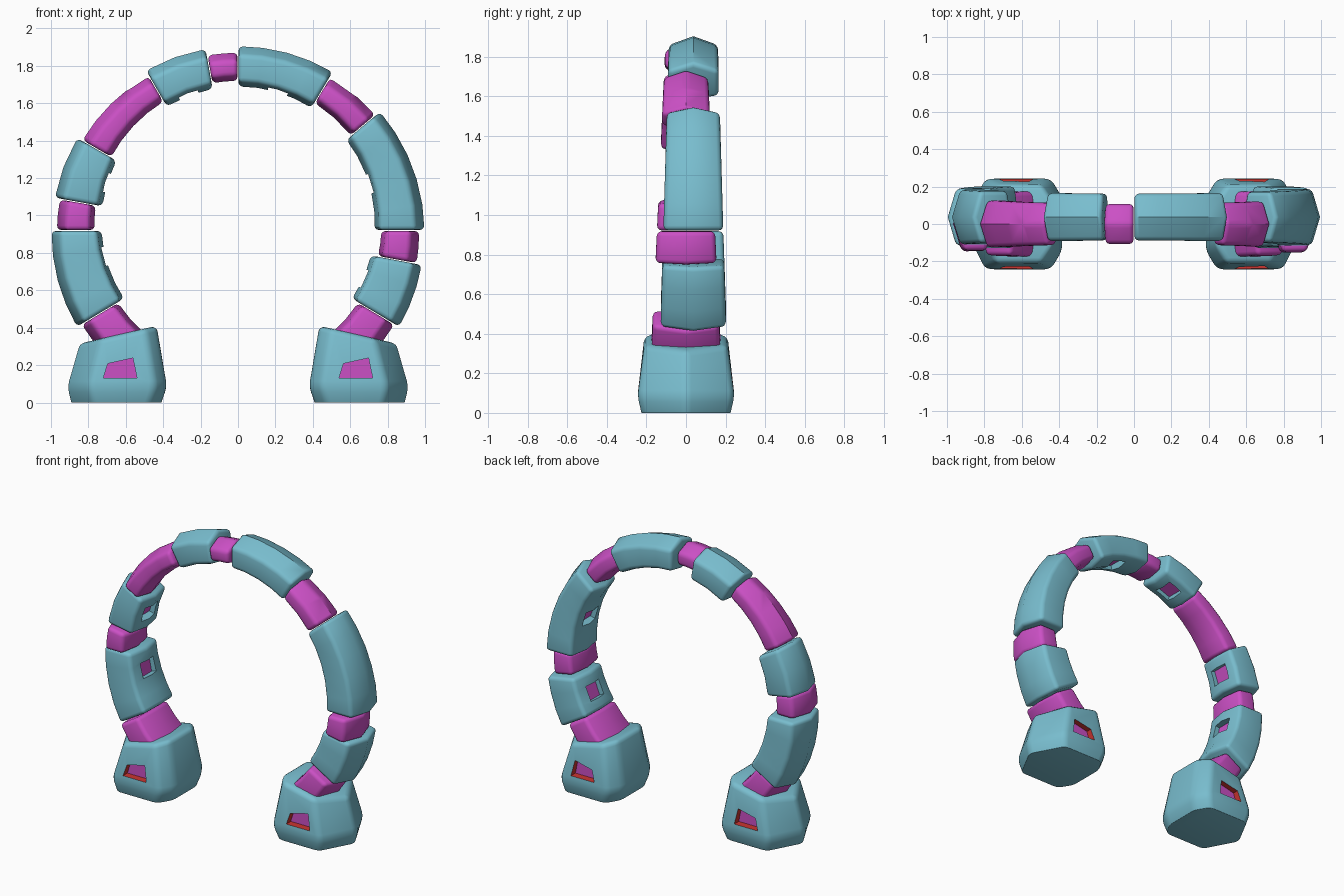
import bpy, bmesh
from math import sin, cos, radians
from mathutils import Vector

if "Cube" in bpy.data.objects:
    bpy.data.objects.remove(bpy.data.objects["Cube"])

CENTRE_Z = 0.92


def material(name, rgb):
    m = bpy.data.materials.new(name)
    m.use_nodes = True
    m.diffuse_color = (*rgb, 1)
    m.node_tree.nodes["Principled BSDF"].inputs["Base Color"].default_value = (*rgb, 1)
    return m


TEAL, MAGENTA, RED = range(3)
MATS = [material("teal", (0.19, 0.51, 0.62)),
        material("magenta", (0.60, 0.08, 0.56)),
        material("red", (0.60, 0.035, 0.03))]


def loft(name, rings, mat):
    """Closed solid through equal-length rings of points."""
    bm = bmesh.new()
    loops = [[bm.verts.new(p) for p in ring] for ring in rings]
    n = len(loops[0])
    for a, b in zip(loops, loops[1:]):
        for i in range(n):
            j = (i + 1) % n
            bm.faces.new((a[i], a[j], b[j], b[i]))
    bm.faces.new(loops[0])
    bm.faces.new(loops[-1])
    bmesh.ops.recalc_face_normals(bm, faces=bm.faces)
    for f in bm.faces:
        f.material_index = mat
    me = bpy.data.meshes.new(name)
    bm.to_mesh(me)
    bm.free()
    for m in MATS:
        me.materials.append(m)
    ob = bpy.data.objects.new(name, me)
    bpy.context.collection.objects.link(ob)
    return ob


def finish(ob, bevel, cutters=()):
    """Round the hard edges, cut the recesses, then shade smooth."""
    bpy.ops.object.select_all(action="DESELECT")
    bpy.context.view_layer.objects.active = ob
    ob.select_set(True)
    b = ob.modifiers.new("round", "BEVEL")
    b.width, b.segments = bevel, 3
    b.limit_method, b.angle_limit = "ANGLE", radians(42)
    bpy.ops.object.modifier_apply(modifier="round")
    for c in cutters:
        d = ob.modifiers.new("cut", "BOOLEAN")
        d.operation, d.solver, d.object = "DIFFERENCE", "EXACT", c
        bpy.ops.object.modifier_apply(modifier="cut")
        bpy.data.objects.remove(c)
    bpy.ops.object.shade_smooth_by_angle(angle=radians(38))


def polar(r, y, deg):
    a = radians(deg)
    return Vector((r * cos(a), y, CENTRE_Z + r * sin(a)))


def section(deg, mat):
    """Six-sided ring, thicker and wider towards the ground."""
    t = (1.85 - CENTRE_Z - 0.93 * sin(radians(deg))) / 1.4
    if mat == TEAL:
        ri, ro, hw, yc = 0.77 - 0.06 * t, 0.985 + 0.018 * t, 0.125 + 0.04 * t, 0.037
    else:
        ri, ro, hw, yc = 0.80 - 0.05 * t, 0.955 + 0.02 * t, 0.107 + 0.06 * t, 0.0
    pts = [(ro - 0.045, -hw), (ri + 0.025, -hw), (ri, 0),
           (ri + 0.025, hw), (ro - 0.045, hw), (ro, 0)]
    return [polar(r, yc + y, deg) for r, y in pts], ri, yc


def segment(name, start, end, mat, window=None):
    steps = max(2, round((end - start) / 8))
    gap = 0.15
    angles = [start + gap + (end - start - 2 * gap) * i / steps for i in range(steps + 1)]
    ob = loft(name, [section(a, mat)[0] for a in angles], mat)
    cutters = []
    if window is not None:
        # Square recess in the inner face with a magenta floor
        _, ri, yc = section(window, mat)
        half = 4.0
        rings = [[polar(r, yc + y, window + a) for a, y in
                  ((-half, -0.07), (half, -0.07), (half, 0.07), (-half, 0.07))]
                 for r in (ri - 0.1, ri + 0.045)]
        cut = loft("recess_cutter", rings, TEAL)
        cut.data.polygons[-1].material_index = MAGENTA
        cut.hide_render = True
        cutters.append(cut)
    finish(ob, 0.024, cutters)


# Arch segments, counter-clockwise from the left foot
segment("left_neck", -48, -31, MAGENTA)
segment("left_lower_shell", -31, -10.5, TEAL, -21)
segment("left_joint", -10.5, 0, MAGENTA)
segment("left_upper_shell", 0, 40, TEAL, 19.5)
segment("left_shoulder_joint", 40, 59, MAGENTA)
segment("left_top_shell", 59, 90, TEAL, 74)
segment("top_joint", 90, 100, MAGENTA)
segment("right_top_shell", 100, 120, TEAL, 110)
segment("right_shoulder_joint", 120, 150, MAGENTA)
segment("right_upper_shell", 150, 170, TEAL, 160)
segment("right_joint", 170, 180, MAGENTA)
segment("right_lower_shell", 180, 211, TEAL, 191)
segment("right_neck", 211, 228, MAGENTA)


# Feet: sloped top, pointed outer side, red-lined windows front and back
def foot(name, side):
    def ring(xi, xo, w, height):
        pts = [(xi, -0.58 * w), (xi + 0.06, -w), (xo - 0.12, -w), (xo, 0),
               (xo - 0.12, w), (xi + 0.06, w), (xi, 0.58 * w)]
        return [(side * x, y, height(x)) for x, y in pts]

    rings = [ring(0.41, 0.90, 0.225, lambda x: 0),
             ring(0.38, 0.92, 0.245, lambda x: 0.085),
             ring(0.435, 0.855, 0.21, lambda x: 0.41 - (x - 0.435) * 0.23)]
    ob = loft(name, rings, TEAL)
    # Keep the base edge crisp by starting the rounding above it
    cutters = []
    shift = 0.63 * side
    outline = [(-0.09, 0.13), (0.09, 0.13), (0.068, 0.238), (-0.066, 0.208)]
    for face in (-1, 1):
        cut = loft("window_cutter",
                   [[(shift + x, face * d, z) for x, z in outline] for d in (0.3, 0.19)], RED)
        cut.data.polygons[-1].material_index = MAGENTA
        cut.hide_render = True
        cutters.append(cut)
    bm = bmesh.new()
    bm.from_mesh(ob.data)
    edges = [e for e in bm.edges if max(v.co.z for v in e.verts) > 0.01]
    bmesh.ops.bevel(bm, geom=edges, offset=0.03, segments=3, profile=0.5, affect="EDGES")
    bm.to_mesh(ob.data)
    bm.free()
    finish(ob, 0.002, cutters)


foot("left_foot", 1)
foot("right_foot", -1)
